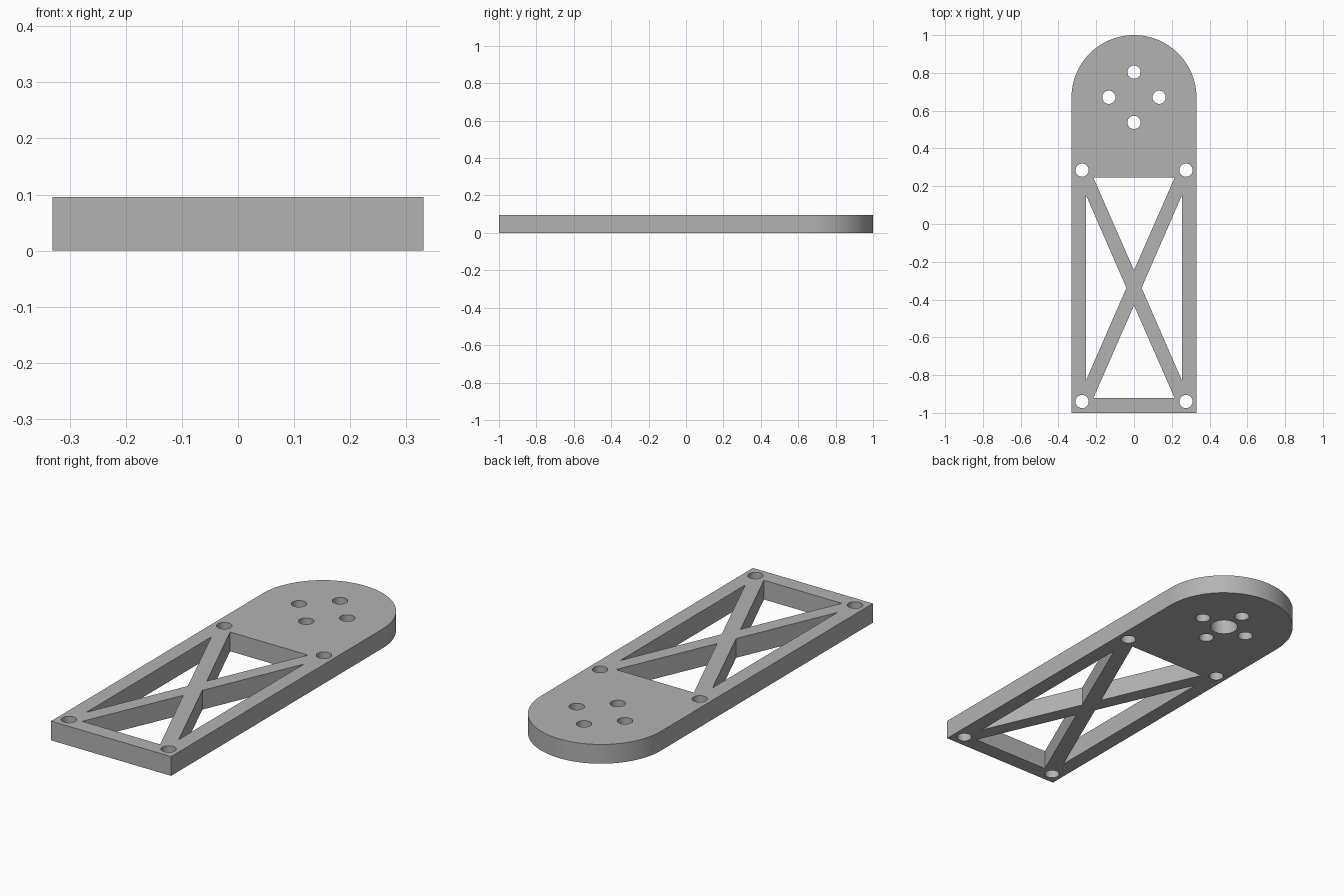
import bpy
import bmesh
from math import cos, sin, pi, radians

if "Cube" in bpy.data.objects:
    bpy.data.objects.remove(bpy.data.objects["Cube"])

HALF_W, THICK, HEAD_Y = 0.331, 0.096, 0.669
HOLE_R, BORE_R, BORE_DEPTH = 0.035, 0.065, 0.08
CROSS_Y = -0.338

grey = bpy.data.materials.new("plain grey")
grey.use_nodes = True
colour = (0.45, 0.45, 0.45, 1)
grey.diffuse_color = colour
grey.node_tree.nodes["Principled BSDF"].inputs["Base Color"].default_value = colour


def arc(cx, cy, r, start, end, steps):
    angles = [start + (end - start) * i / steps for i in range(steps + 1)]
    return [(cx + r * cos(a), cy + r * sin(a)) for a in angles]


def prism(bm, outline, z0, z1):
    """Add a closed vertical prism over a flat outline."""
    base = bm.faces.new([bm.verts.new((x, y, z0)) for x, y in outline])
    ext = bmesh.ops.extrude_face_region(bm, geom=[base], use_keep_orig=True)
    top = [v for v in ext["geom"] if isinstance(v, bmesh.types.BMVert)]
    bmesh.ops.translate(bm, verts=top, vec=(0, 0, z1 - z0))


def finish(bm, name):
    bmesh.ops.recalc_face_normals(bm, faces=bm.faces[:])
    mesh = bpy.data.meshes.new(name)
    bm.to_mesh(mesh)
    bm.free()
    mesh.materials.append(grey)
    obj = bpy.data.objects.new(name, mesh)
    bpy.context.collection.objects.link(obj)
    return obj


# Flat plate with one rounded end
bm = bmesh.new()
outline = [(-HALF_W, -1), (HALF_W, -1)] + arc(0, HEAD_Y, HALF_W, 0, pi, 64)
prism(bm, outline, 0, THICK)
plate = finish(bm, "arm_plate")

# Openings between the crossed braces
bm = bmesh.new()
low, high = -0.1, THICK + 0.1
for s in (-1, 1):
    end_opening = [(-0.215, 0.583), (0.215, 0.583), (0, 0.093)]
    side_opening = [(0.255, 0.493), (0.255, -0.493), (0.04, 0)]
    prism(bm, [(x, CROSS_Y + s * y) for x, y in end_opening], low, high)
    prism(bm, [(s * x, CROSS_Y + y) for x, y in side_opening], low, high)

# Corner holes, ring of four mounting holes, and blind bore underneath
holes = [(s * 0.275, y) for s in (-1, 1) for y in (0.285, -0.94)]
holes += [(0.133 * cos(k * pi / 2), 0.671 + 0.133 * sin(k * pi / 2)) for k in range(4)]
for x, y in holes:
    prism(bm, arc(x, y, HOLE_R, 0, 2 * pi, 32)[:-1], low, high)
prism(bm, arc(0, 0.671, BORE_R, 0, 2 * pi, 48)[:-1], low, BORE_DEPTH)
cutter = finish(bm, "openings_cutter")
cutter.hide_render = True

# Cut the openings and shade the round walls smooth
cut = plate.modifiers.new("openings", "BOOLEAN")
cut.operation = "DIFFERENCE"
cut.solver = "EXACT"
cut.object = cutter
bpy.ops.object.select_all(action="DESELECT")
plate.select_set(True)
bpy.context.view_layer.objects.active = plate
bpy.ops.object.modifier_apply(modifier=cut.name)
bpy.data.objects.remove(cutter)
bpy.ops.object.shade_smooth_by_angle(angle=radians(30))
